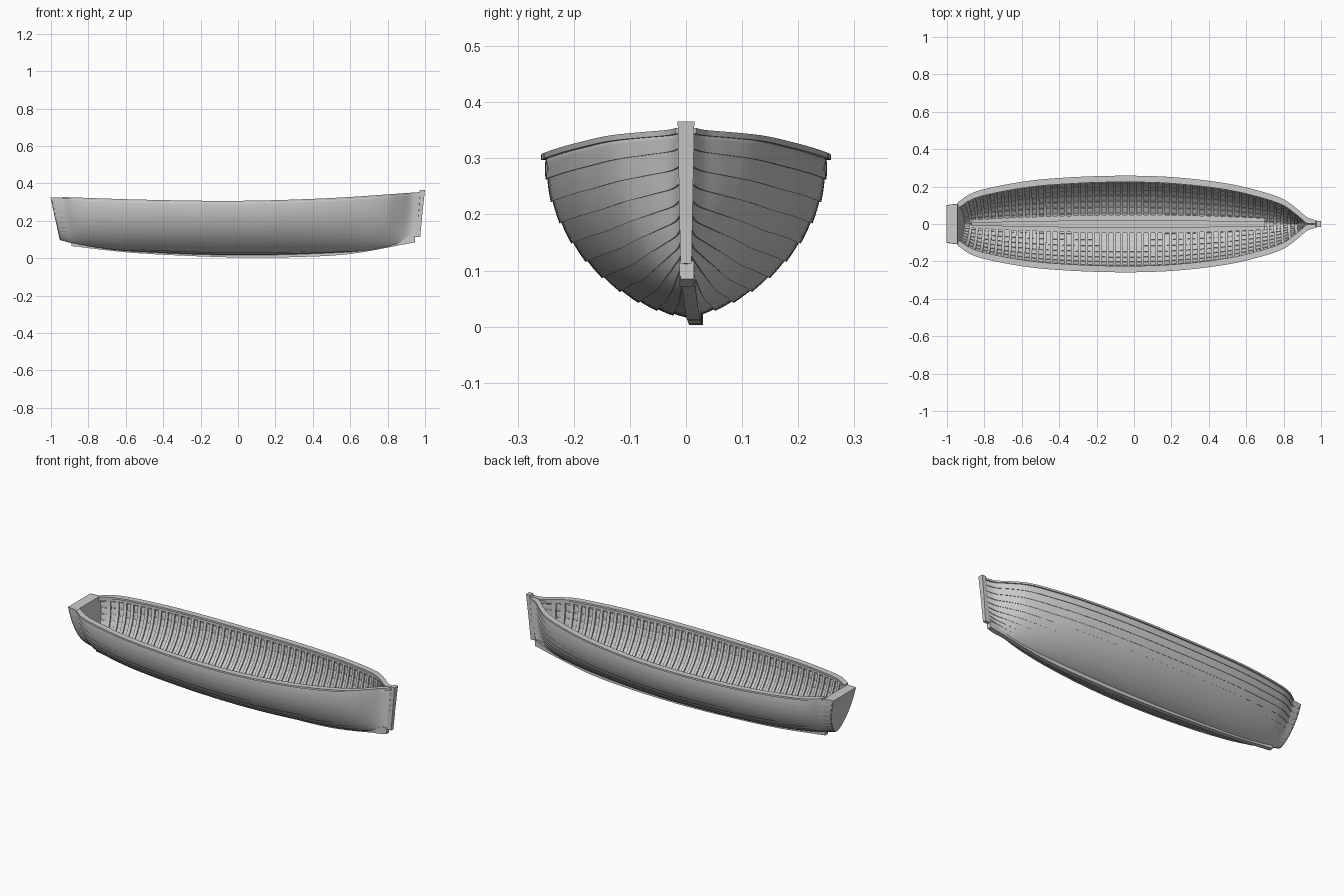
import bpy, math
from mathutils import Vector

if "Cube" in bpy.data.objects:
    bpy.data.objects.remove(bpy.data.objects["Cube"])

grey = bpy.data.materials.new("light grey")
grey.use_nodes = True
grey.diffuse_color = (0.6, 0.6, 0.6, 1)
grey.node_tree.nodes["Principled BSDF"].inputs["Base Color"].default_value = (0.6, 0.6, 0.6, 1)

# Hull lines along the length
BREADTH = [(-.975, .1), (-.925, .108), (-.87, .148), (-.8, .176), (-.6, .217), (-.4, .238), (-.1, .25),
           (.2, .243), (.5, .208), (.7, .16), (.8, .122), (.87, .07), (.92, .027), (.97, .01)]
SHEER = [(-.975, .325), (-.5, .309), (0, .303), (.5, .318), (.97, .35)]
BOTTOM = [(-.975, .1), (-.85, .072), (-.6, .042), (0, .02), (.6, .037), (.8, .062), (.97, .12)]
FULLNESS = [(-.975, 1.3), (-.4, 1.25), (.4, 1.28), (.8, 1.4), (.97, 1.3)]
KEEL = [(-.89, .065), (-.6, .032), (-.3, .014), (0, .004), (.3, .006), (.6, .023), (.945, .085)]


def curve(pts, x):
    """Smooth curve through a few points."""
    x = min(max(x, pts[0][0]), pts[-1][0])
    i = max(k for k in range(len(pts) - 1) if pts[k][0] <= x)

    def slope(k):
        a, b = pts[max(k - 1, 0)], pts[min(k + 1, len(pts) - 1)]
        return (b[1] - a[1]) / (b[0] - a[0])
    (x0, y0), (x1, y1) = pts[i], pts[i + 1]
    h = x1 - x0
    t = (x - x0) / h
    s = t * t * (3 - 2 * t)
    return (y0 + (y1 - y0) * s + h * slope(i) * t * (1 - t) ** 2
            - h * slope(i + 1) * t * t * (1 - t))


def section(x, a):
    s = math.sin(a)
    y = curve(BREADTH, x) * s ** curve(FULLNESS, x)
    z0 = curve(BOTTOM, x)
    return Vector((y, z0 + (curve(SHEER, x) - z0) * (1 - math.cos(a))))


def hull(x, f, off=0.0):
    """Hull point at length x and girth f (0 keel, 1 sheer), pushed outward by off."""
    a = f * math.pi / 2
    p = section(x, a)
    d = section(x, min(a + .02, math.pi / 2)) - section(x, max(a - .02, .01))
    d.normalize()
    p += Vector((d.y, -d.x)) * off
    t = 1 - math.cos(a)
    rake = (2 * t - 1) * x ** 4 * (.01 if x > 0 else -.027)
    return (x + rake, max(p.x, 0), p.y)


def span(a, b, n):
    return [a + (b - a) * i / (n - 1) for i in range(n)]


def build(name, lofts, closed=True, mirror=False, thickness=0, bevel=0):
    """Skin each list of rings, cap the ends, and make one object."""
    verts, faces = [], []
    for rings in lofts:
        base, m = len(verts), len(rings[0])
        verts += [v for r in rings for v in r]
        for i in range(len(rings) - 1):
            for j in range(m if closed else m - 1):
                k = (j + 1) % m
                a, b = base + i * m, base + (i + 1) * m
                faces.append((a + j, a + k, b + k, b + j))
        if closed:
            faces.append([base + j for j in reversed(range(m))])
            faces.append([base + (len(rings) - 1) * m + j for j in range(m)])
    me = bpy.data.meshes.new(name)
    me.from_pydata(verts, [], faces)
    me.materials.append(grey)
    ob = bpy.data.objects.new(name, me)
    bpy.context.collection.objects.link(ob)
    bpy.ops.object.select_all(action='DESELECT')
    ob.select_set(True)
    bpy.context.view_layer.objects.active = ob
    if closed:
        bpy.ops.object.mode_set(mode='EDIT')
        bpy.ops.mesh.select_all(action='SELECT')
        bpy.ops.mesh.normals_make_consistent(inside=False)
        bpy.ops.object.mode_set(mode='OBJECT')
    bpy.ops.object.shade_smooth_by_angle(angle=math.radians(30))
    if thickness:
        mod = ob.modifiers.new("thickness", 'SOLIDIFY')
        mod.thickness = thickness
        mod.offset = -1
    if mirror:
        mod = ob.modifiers.new("mirror", 'MIRROR')
        mod.use_axis = (False, True, False)
        mod.use_clip = False
    if bevel:
        mod = ob.modifiers.new("bevel", 'BEVEL')
        mod.width = bevel
    return ob


def bar(x, y, half, low, high):
    """Rectangular ring across the boat."""
    return [(x, y - half, low), (x, y + half, low), (x, y + half, high), (x, y - half, high)]


# Lapped planking: every strake stands proud at its lower edge
STRAKES = 11
girth = []
for s in range(STRAKES):
    girth += [((s + k / 3) / STRAKES, .0035 * (1 - k / 3)) for k in range(4)]
stations = span(-.975, -.8, 14) + span(-.77, .77, 45) + span(.79, .97, 16)
build("hull_planking", [[[hull(x, f, o) for f, o in girth] for x in stations]],
      closed=False, mirror=True, thickness=.006)


# Gunwale cap and the inner strip under it
def rail(x, outer, inner, low, high):
    px, py, pz = hull(x, 1)
    yo, yi = py + outer, max(py - inner, .002)
    return [(px, yo, pz + low), (px, yo, pz + high), (px, yi, pz + high), (px, yi, pz + low)]


rail_stations = [x for x in stations if x >= -.93]
build("gunwale", [[rail(x, .008, .026, -.006, .004) for x in rail_stations]], mirror=True)
build("inner_gunwale", [[rail(x, -.005, .018, -.022, -.005) for x in rail_stations if x < .9]], mirror=True)

# Closely spaced bent ribs
ribs = []
for x in span(-.89, .87, 48):
    rings = []
    for f in span(.06, .97, 18):
        rings.append([hull(x - .008, f, -.005), hull(x + .008, f, -.005),
                      hull(x + .008, f, -.013), hull(x - .008, f, -.013)])
    ribs.append(rings)
build("ribs", ribs, mirror=True)

# Thick raked transom
half = span(0, 1, 20)
transom = []
for x in (-.978, -.925):
    side = [hull(x, f, .001) for f in half]
    ring = side + [(px, -py, pz) for px, py, pz in reversed(side[1:])]
    transom.append(ring)
build("transom", [transom])

# Keel, slightly bowed to one side
build("keel", [[bar(x, .018 * (1 - x * x), .012, curve(KEEL, x), curve(BOTTOM, x) + .006)
                for x in span(-.89, .945, 40)]])

# Stem post and its knee
stem = []
for z, aft, fore in ((.113, .945, .974), (.24, .955, .986), (.35, .968, .998), (.366, .975, 1.0)):
    w = .010 + .012 * (z - .113) * .4 / .25
    stem.append([(aft, -w, z), (fore, -w, z), (fore, w, z), (aft, w, z)])
build("stem_post", [stem])
build("stem_knee", [[bar(x, 0, .012, low, high)
                     for x, low, high in ((.88, .072, .1), (.92, .08, .12), (.945, .09, .118))]])

# Floor boards and keelson inside
build("floor_boards", [[bar(x, 0, .02 + .028 * (1 - (x / .9) ** 2), curve(BOTTOM, x) + .012, curve(BOTTOM, x) + .028)
                        for x in span(-.87, .7, 30)]])
build("keelson", [[bar(x, 0, .007 + .013 * (1 - (x / .9) ** 2), curve(BOTTOM, x) + .02, curve(BOTTOM, x) + .04)
                   for x in span(-.87, .7, 30)]])
